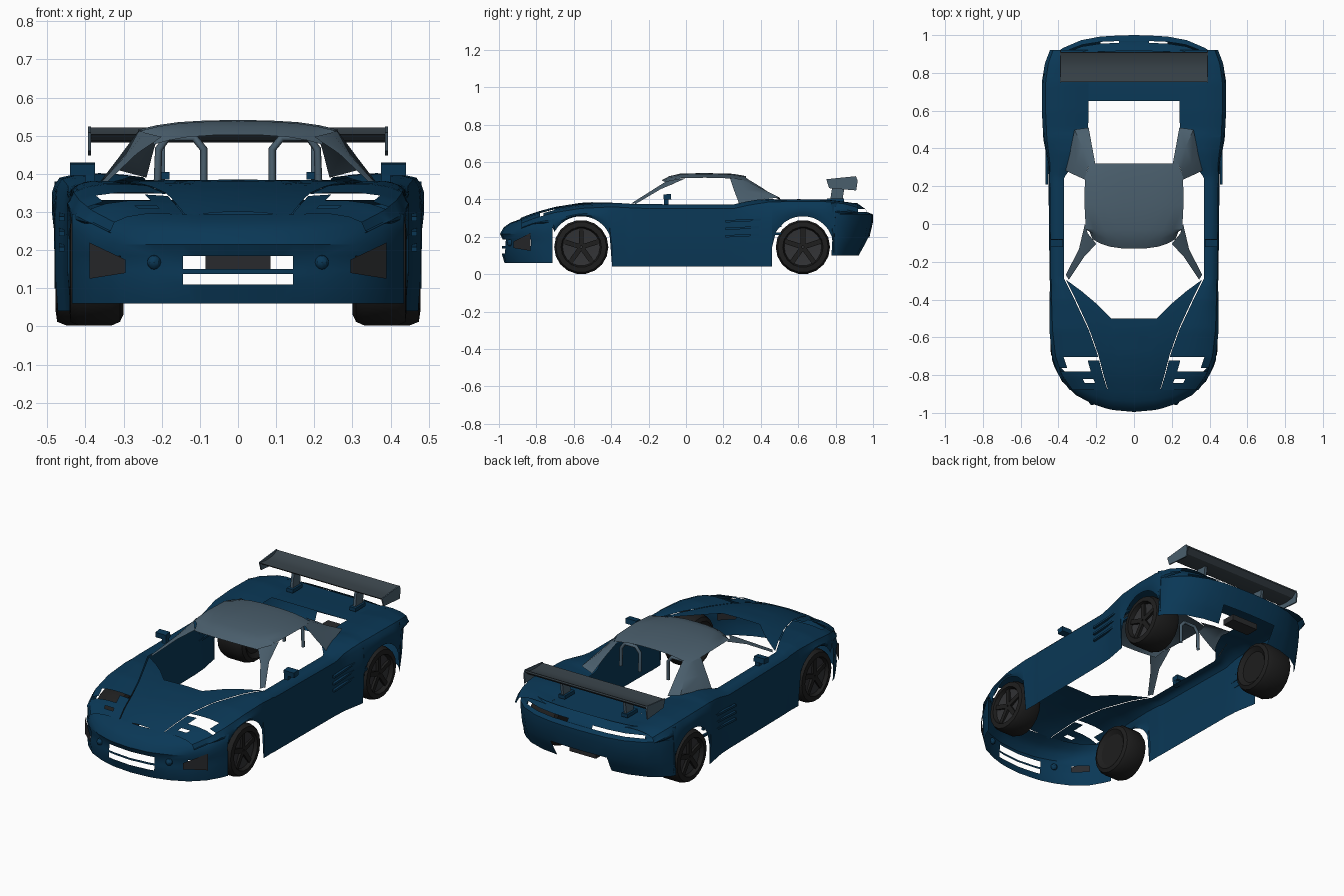
import bpy, bmesh, math
from mathutils import Vector

if "Cube" in bpy.data.objects:
    bpy.data.objects.remove(bpy.data.objects["Cube"])

def mat(name, r, g, b):
    m = bpy.data.materials.new(name)
    m.diffuse_color = (r, g, b, 1)
    m.use_nodes = True
    m.node_tree.nodes["Principled BSDF"].inputs["Base Color"].default_value = m.diffuse_color
    return m

BLUE = mat("body blue", .003, .039, .093)
GREY = mat("roof grey", .068, .112, .150)
WING = mat("wing grey", .042, .058, .070)
TYRE = mat("tyre black", .013, .013, .013)
RIM = mat("rim grey", .032, .033, .036)
DARK = mat("grille dark", .022, .023, .026)

def finish(name, bm, mats, mirror=True, angle=30):
    bmesh.ops.recalc_face_normals(bm, faces=bm.faces)
    me = bpy.data.meshes.new(name)
    bm.to_mesh(me)
    bm.free()
    ob = bpy.data.objects.new(name, me)
    bpy.context.collection.objects.link(ob)
    for m in mats:
        me.materials.append(m)
    if mirror:
        ob.modifiers.new("Mirror", 'MIRROR')
    bpy.ops.object.select_all(action='DESELECT')
    ob.select_set(True)
    bpy.context.view_layer.objects.active = ob
    bpy.ops.object.shade_smooth_by_angle(angle=math.radians(angle))
    return ob

def sheet(name, rows, m, keep=None, mirror=True):
    """Skin a surface over equal-length rows of points; keep() cuts openings."""
    bm = bmesh.new()
    vs = [[bm.verts.new(p) for p in r] for r in rows]
    for a, b in zip(vs, vs[1:]):
        for k in range(len(a) - 1):
            q = (a[k], a[k + 1], b[k + 1], b[k])
            c = sum((v.co for v in q), Vector()) / 4
            if keep is None or keep(c):
                bm.faces.new(q)
    return finish(name, bm, [m], mirror)

def box(name, c, s, m, mirror=True, rot=0):
    bm = bmesh.new()
    bmesh.ops.create_cube(bm, size=1)
    for v in bm.verts:
        x, y, z = (v.co[k] * s[k] for k in range(3))
        v.co = (c[0] + x, c[1] + y * math.cos(rot) - z * math.sin(rot),
                c[2] + y * math.sin(rot) + z * math.cos(rot))
    return finish(name, bm, [m], mirror)

def tube(name, pts, r, m):
    cu = bpy.data.curves.new(name, 'CURVE')
    cu.dimensions = '3D'
    cu.bevel_depth, cu.bevel_resolution = r, 1
    sp = cu.splines.new('POLY')
    sp.points.add(len(pts) - 1)
    for p, q in zip(sp.points, pts):
        p.co = (*q, 1)
    cu.materials.append(m)
    ob = bpy.data.objects.new(name, cu)
    bpy.context.collection.objects.link(ob)
    ob.modifiers.new("Mirror", 'MIRROR')

def lerp(a, b, t):
    return a + (b - a) * t

# Body side: y, inner edge x, outer x, top z
KEYS = [(-.90, .135, .32, .285), (-.88, .14, .34, .295), (-.80, .165, .40, .325), (-.70, .19, .435, .352),
        (-.56, .24, .448, .374), (-.40, .315, .447, .382), (-.31, .36, .445, .378), (-.29, .37, .447, .375),
        (.25, .37, .453, .372), (.33, .30, .458, .39), (.45, .245, .480, .41), (.60, .24, .488, .414),
        (.75, .24, .488, .412), (.85, .24, .472, .40), (.92, .24, .445, .378)]
WHEELS = {"front": -.56, "rear": .625}
WR, ARCH = .145, .165

def body(y):
    y = min(max(y, KEYS[0][0]), KEYS[-1][0])
    for a, b in zip(KEYS, KEYS[1:]):
        if y <= b[0]:
            t = (y - a[0]) / (b[0] - a[0])
            return [lerp(p, q, t) for p, q in zip(a[1:], b[1:])]

def deck_drop(y):
    return .026 * min(max((y - .38) / .12, 0), 1) * min(max((.94 - y) / .1, 0), 1)

def section(y):
    i, w, z = body(y)
    low = .27 if y < -.72 else .04 if y < .62 else .10 if y < .80 else .325
    for yc in WHEELS.values():
        d = ARCH ** 2 - (y - yc) ** 2
        if d >= 0:
            low = max(low, WR + math.sqrt(d))
    low = min(low, z - .05)
    d = deck_drop(y)
    top = [(lerp(i, w, t), y, z - dz - d * (1 - t)) for t, dz in
           ((0, .004), (.25, 0), (.5, 0), (.75, .008), (.92, .022))]
    side = [(w - dx, y, lerp(z - .045, low, t)) for t, dx in
            ((0, .006), (.3, 0), (.65, 0), (1, .008))]
    return top + side

def side_panel(name, y0, y1, keep=None):
    n = round((y1 - y0) / .02)
    ys = [lerp(y0, y1, k / n) for k in range(n + 1)]
    ys += [yc + s * r for yc in WHEELS.values() for s in (-1, 1)
           for r in (ARCH, ARCH + .001) if y0 < yc + s * r < y1]
    sheet(name, [section(y) for y in sorted(ys)], BLUE, keep)

# Headlights are open holes in the fender
side_panel("front_fender", -.88, -.33,
           lambda c: not (c.z > .29 and .215 < c.x < .375
                          and (-.785 if c.x > .24 else -.85) < c.y < -.70))
side_panel("door_and_sill", -.33, .30)
side_panel("rear_quarter", .30, .92)

# Hood with a notched rear edge
rows = []
for k in range(13):
    row = []
    for u in (0, .2, .45, .65, .82, .98):
        y = lerp(-.885, -.50 if u < .5 else lerp(-.50, -.295, (u - .45) / .53), k / 12)
        i, w, z = body(y)
        row.append((u * i, y, z - .004 + .012 * (1 - u * u)))
    rows.append(row)
sheet("hood", rows, BLUE)

# Bumpers: rounded plan outline stacked in height, pulled in by an inset
def bumper(name, plan, levels, keep):
    n = len(plan) - 1
    rows = []
    for z, inset in levels:
        row = []
        for k, (x, y) in enumerate(plan):
            f = 1 - (k / n) ** 2
            row.append((x * (1 - inset * f * .6), y - math.copysign(inset * max(f, .1), y), z))
        rows.append(row)
    sheet(name, rows, BLUE, keep)

bumper("front_bumper",
       [(0, -.995), (.11, -.985), (.145, -.977), (.22, -.952), (.31, -.905), (.38, -.835), (.42, -.76), (.435, -.715)],
       [(.06, .025), (.11, .01), (.138, .012), (.150, .012), (.185, .015), (.215, 0), (.25, .02), (.275, .055), (.295, .11)],
       lambda c: not (c.x < .14 and (.11 < c.z < .138 or .15 < c.z < .185))
       and not (.31 < c.x < .38 and .15 < c.z < .185))
bumper("rear_bumper",
       [(0, 1), (.08, .998), (.18, .992), (.28, .973), (.38, .93), (.44, .875), (.472, .825), (.481, .785)],
       [(.10, .075), (.15, .045), (.195, .02), (.28, 0), (.32, 0), (.332, .03), (.348, .04), (.38, .085)],
       lambda c: not (.08 < c.x < .36 and .332 < c.z < .348)
       and not (c.x < .18 and c.z < .195))
box("exhaust_plate", (0, .90, .168), (.17, .08, .034), DARK, False)
sheet("side_intake", [[(.295, -.922, .14), (.39, -.832, .125)],
                      [(.295, -.922, .175), (.39, -.832, .22)]], DARK)

# Round fog lamps
bm = bmesh.new()
bmesh.ops.create_uvsphere(bm, u_segments=10, v_segments=6, radius=.019)
bmesh.ops.translate(bm, verts=bm.verts, vec=(.22, -.94, .168))
finish("fog_lamp", bm, [BLUE])

# Rear deck behind the open rear window
sheet("rear_deck", [[(x, y, body(y)[2] - .004 - deck_drop(y)) for x in (0, .12, .24)]
                    for y in (.65, .75, .84, .90, .92)], BLUE)

# Roof and pillars
sheet("roof", [[(f * w, y + .05 * f ** 3 * (y < -.03), z - .025 * f ** 3) for f in (0, .3, .6, .82, 1)]
               for y, w, z in ((-.13, .22, .502), (-.09, .235, .524), (-.03, .255, .538), (.1, .262, .541),
                               (.25, .26, .537), (.32, .235, .525))], GREY)
sheet("a_pillar", [[(.20, -.105, .497), (.245, -.05, .508), (.26, .0, .513)],
                   [(.265, -.175, .453), (.285, -.15, .458), (.292, -.135, .455)],
                   [(.345, -.295, .377), (.357, -.275, .38), (.362, -.27, .375)]], GREY)
sheet("c_pillar", [[(.26, .235, .514), (.25, .28, .51), (.235, .32, .50), (.205, .32, .515)],
                   [(.315, .26, .44), (.305, .32, .448), (.275, .41, .455), (.222, .41, .46)],
                   [(.365, .285, .375), (.345, .35, .393), (.315, .50, .41), (.24, .51, .39)]], GREY)
tube("roll_hoop", [(.09, .29, .36), (.09, .29, .465), (.115, .29, .495), (.185, .29, .495),
                   (.208, .29, .465), (.212, .29, .36)], .010, GREY)

# Rear wing with end plates and mounts
PROFILE = [(.752, .505), (.775, .488), (.83, .482), (.88, .488), (.91, .512),
           (.908, .522), (.87, .504), (.82, .500), (.752, .505)]
sheet("rear_wing", [[(x, y, z) for y, z in PROFILE] for x in (0, .388)], WING)
bm = bmesh.new()
f = bm.faces.new([bm.verts.new((.386, y, z)) for y, z in
                  ((.75, .508), (.765, .46), (.91, .448), (.918, .50), (.908, .524))])
r = bmesh.ops.extrude_face_region(bm, geom=[f])
bmesh.ops.translate(bm, verts=[v for v in r["geom"] if isinstance(v, bmesh.types.BMVert)], vec=(.007, 0, 0))
finish("wing_end_plate", bm, [GREY])
box("wing_mount", (.20, .81, .437), (.016, .065, .10), GREY, rot=-.15)
box("wing_mount_foot", (.20, .80, .395), (.04, .09, .02), BLUE)

# Door mirrors
box("mirror", (.408, -.10, .413), (.066, .04, .030), BLUE, rot=.1)
box("mirror_stem", (.388, -.105, .385), (.025, .025, .035), BLUE)

# Side intake slats
for z in (.21, .25, .29):
    box("side_slat", (.462, .36, z), (.014, .30, .012), BLUE, rot=.05)

# Wheels: lathed tyre with a dished rim and five spokes
TREAD = [(0, .32), (.09, .32), (.115, .30), (.135, .312), (.145, .34), (.145, .45), (.135, .476),
         (.108, .48), (.10, .455), (.03, .445), (0, .45)]
for (end, yc), out, wide in zip(WHEELS.items(), (.442, .478), (.142, .170)):
    n = 18
    bm = bmesh.new()
    rings = [[bm.verts.new((out - (.48 - x) * wide / .18, yc + r * math.cos(math.tau * k / n),
                            WR + r * math.sin(math.tau * k / n)))
              for k in range(n)] for r, x in TREAD]
    for j, (a, b) in enumerate(zip(rings, rings[1:])):
        for k in range(n):
            q = bm.faces.new((a[k], a[k - 1], b[k - 1], b[k]))
            q.material_index = int(j >= 8)
    bmesh.ops.remove_doubles(bm, verts=bm.verts, dist=1e-4)
    finish(end + "_wheel", bm, [TYRE, RIM])
    for k in range(5):
        a = math.tau * k / 5 + math.pi / 2
        box(end + "_spoke", (out - .02, yc + .055 * math.cos(a), WR + .055 * math.sin(a)),
            (.014, .10, .026), TYRE, rot=a)
